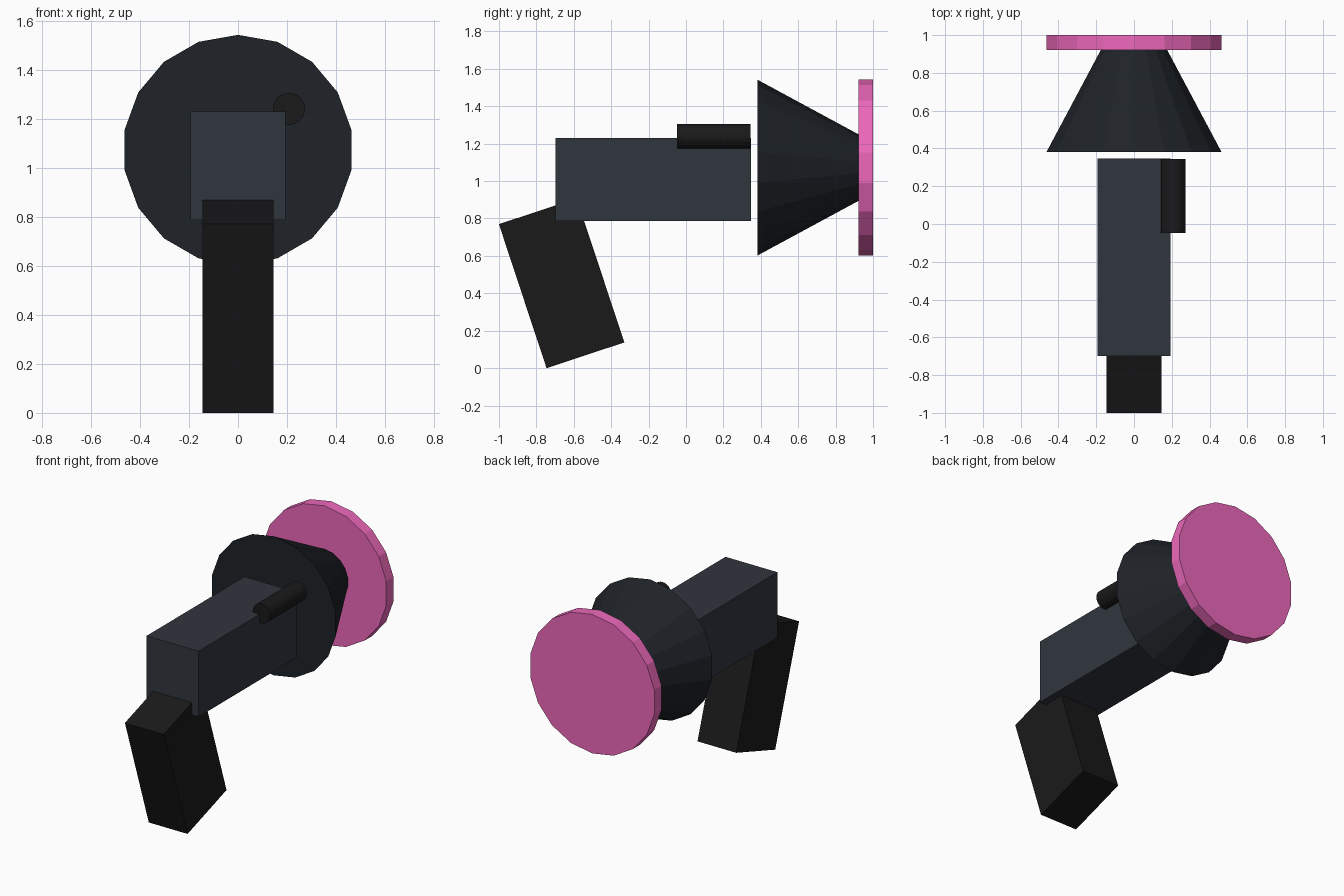
import bpy
from math import sin, cos, tau, radians

if "Cube" in bpy.data.objects:
    bpy.data.objects.remove(bpy.data.objects["Cube"])


def material(name, rgb):
    m = bpy.data.materials.new(name)
    m.diffuse_color = (*rgb, 1)
    m.use_nodes = True
    m.node_tree.nodes["Principled BSDF"].inputs["Base Color"].default_value = m.diffuse_color
    return m


def make_object(name, verts, faces, mat):
    mesh = bpy.data.meshes.new(name)
    mesh.from_pydata(verts, [], faces)
    mesh.materials.append(mat)
    ob = bpy.data.objects.new(name, mesh)
    bpy.context.collection.objects.link(ob)
    return ob


def block(name, centre, size, mat, tilt=0):
    bpy.ops.mesh.primitive_cube_add(size=1, location=centre, rotation=(radians(tilt), 0, 0))
    ob = bpy.context.object
    ob.name = name
    ob.scale = size
    ob.data.materials.append(mat)
    return ob


def frustum(name, x, z, y0, y1, r0, r1, sides, mat):
    """Closed round part along y with a vertex at the very top."""
    verts = [(x + r * sin(tau * i / sides), y, z + r * cos(tau * i / sides))
             for y, r in ((y0, r0), (y1, r1)) for i in range(sides)]
    faces = [(i, i + sides, (i + 1) % sides + sides, (i + 1) % sides) for i in range(sides)]
    faces += [tuple(range(sides)), tuple(reversed(range(sides, 2 * sides)))]
    return make_object(name, verts, faces, mat)


slate = material("slate", (0.03, 0.037, 0.048))
dark = material("dark", (0.013, 0.016, 0.021))
black = material("black", (0.01, 0.01, 0.011))
pink = material("pink", (0.85, 0.14, 0.5))

# Main housing and tilted handle
block("body", (0, -0.176, 1.008), (0.388, 1.046, 0.444), slate)
block("grip", (0, -0.665, 0.4535), (0.29, 0.438, 0.811), black, tilt=18.3)

# Tapering nozzle and front disc share the same axis
frustum("nozzle", 0, 1.072, 0.382, 0.922, 0.47, 0.178, 18, dark)
frustum("disc", 0, 1.072, 0.922, 1.0, 0.47, 0.47, 18, pink)

# Small tube on the upper right edge of the body
frustum("side_tube", 0.208, 1.24, -0.047, 0.345, 0.065, 0.065, 32, black)
